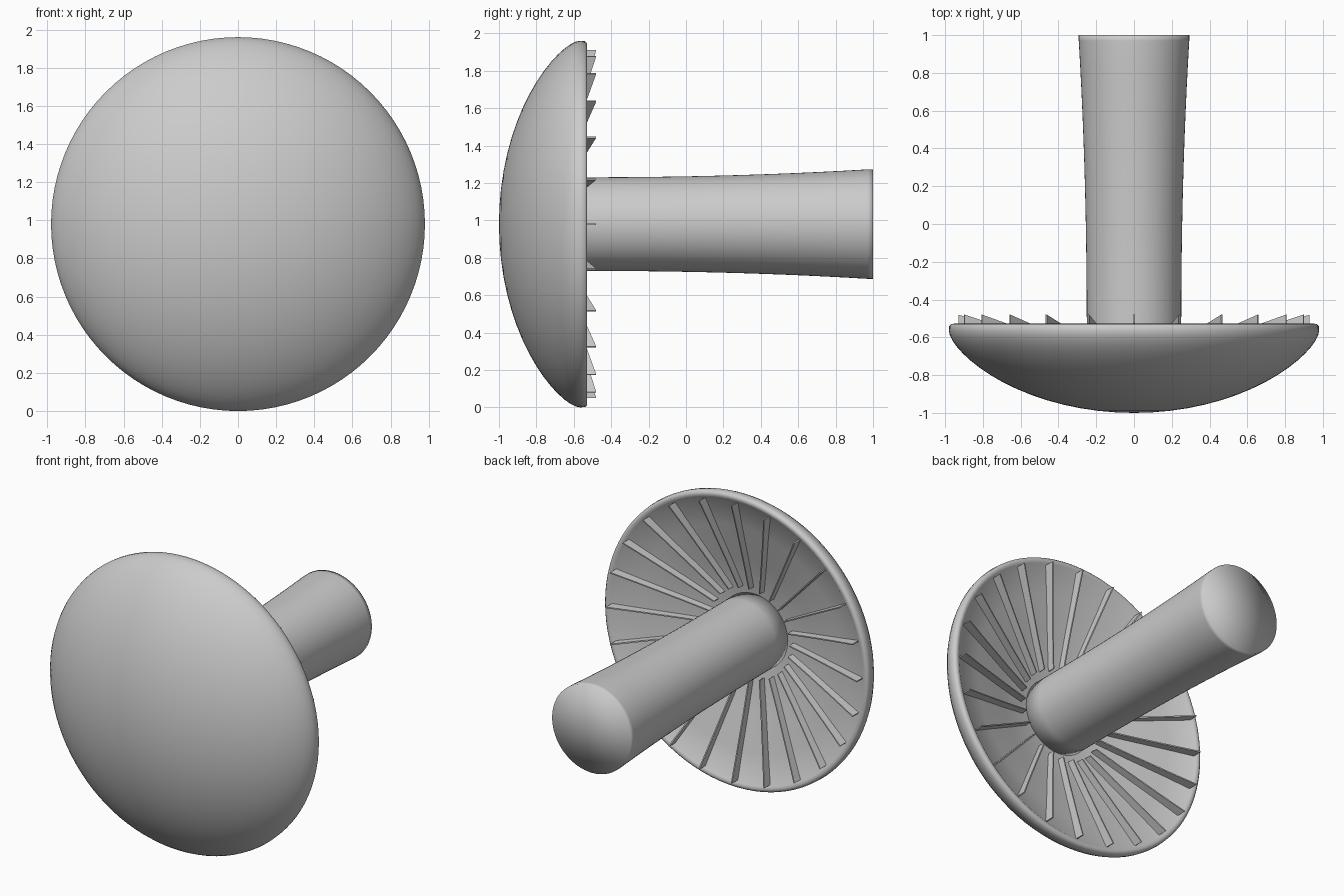
import bpy, bmesh, math
from mathutils import Vector

if "Cube" in bpy.data.objects:
    bpy.data.objects.remove(bpy.data.objects["Cube"])

CZ = 0.98  # height of the mushroom axis, which runs along y


def point(r, y, a):
    return Vector((r * math.cos(a), y, CZ + r * math.sin(a)))


def finish(bm, name):
    bmesh.ops.recalc_face_normals(bm, faces=bm.faces)
    me = bpy.data.meshes.new(name)
    bm.to_mesh(me)
    bm.free()
    ob = bpy.data.objects.new(name, me)
    bpy.context.collection.objects.link(ob)
    return ob


def lathe(name, profile, n):
    """Revolve (radius, y) points around the axis."""
    bm = bmesh.new()
    rings = []
    for r, y in profile:
        count = 1 if r == 0 else n
        rings.append([bm.verts.new(point(r, y, 2 * math.pi * i / n)) for i in range(count)])
    for a, b in zip(rings, rings[1:]):
        for i in range(n):
            j = (i + 1) % n
            if len(a) == 1:
                bm.faces.new((a[0], b[i], b[j]))
            elif len(b) == 1:
                bm.faces.new((a[i], a[j], b[0]))
            else:
                bm.faces.new((a[i], a[j], b[j], b[i]))
    for f in bm.faces:
        f.smooth = True
    return finish(bm, name)


# Cap: domed outside, rounded lip, shallow conical hollow underneath
dome = []
for i in range(17):
    t = i / 16 * math.pi / 2
    r = 0.98 * math.sin(t)
    sphere = 1.33 - math.sqrt(1.33 ** 2 - r * r)
    ellipse = 0.44 * (1 - math.cos(t))
    dome.append((r, -1 + 0.5 * sphere + 0.5 * ellipse))
under = [(0.978, -0.54), (0.968, -0.53), (0.955, -0.528), (0.94, -0.533),
         (0.925, -0.545), (0.75, -0.59), (0.5, -0.66), (0.27, -0.72), (0, -0.73)]
lathe("cap", dome + under, 96)

# Stem: flares gently toward its end
stem = [(0, -0.75), (0.25, -0.75)]
for i in range(13):
    t = i / 12
    stem.append((0.25 + 0.0425 * t ** 2.2, -0.6 + 1.57 * t))
stem += [(0.2925, 1.0), (0, 1.0)]
lathe("stem", stem, 64)

# Gills: thin radial blades sunk into the hollow
bm = bmesh.new()
outline = [(0.93, -0.48), (0.77, -0.53), (0.5, -0.61), (0.3, -0.665),
           (0.3, -0.73), (0.5, -0.68), (0.77, -0.61), (0.93, -0.56)]
for k in range(24):
    a = k * math.pi / 12
    side = Vector((-math.sin(a), 0, math.cos(a))) * 0.004
    front = [bm.verts.new(point(r, y, a) + side) for r, y in outline]
    back = [bm.verts.new(point(r, y, a) - side) for r, y in outline]
    bm.faces.new(front)
    bm.faces.new(back[::-1])
    for i in range(len(outline)):
        j = (i + 1) % len(outline)
        bm.faces.new((front[i], back[i], back[j], front[j]))
finish(bm, "gills")
